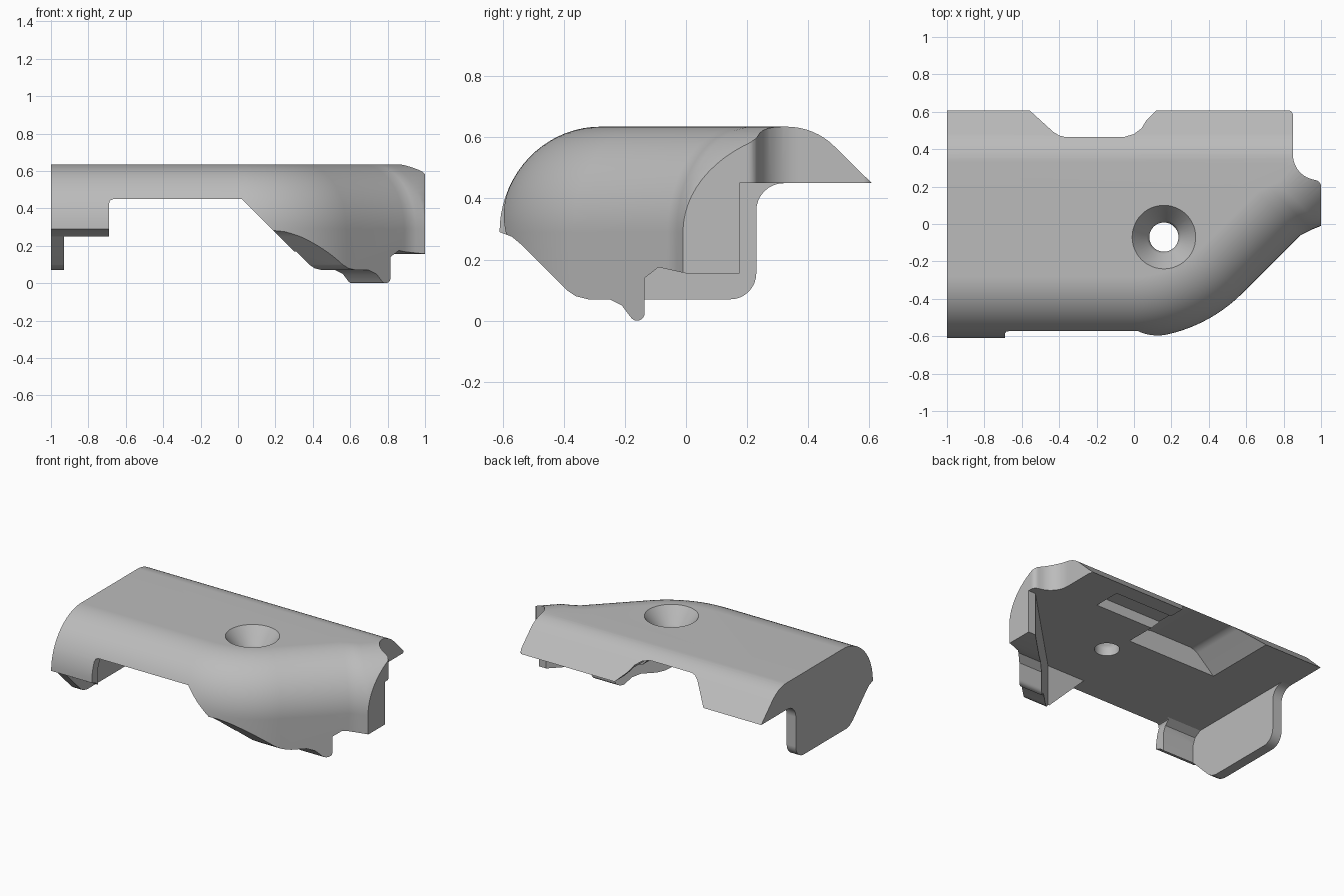
import bpy, bmesh, math

cube = bpy.data.objects.get("Cube")
if cube:
    bpy.data.objects.remove(cube, do_unlink=True)

grey = bpy.data.materials.new("plain grey")
grey.use_nodes = True
grey.diffuse_color = (0.5, 0.5, 0.5, 1)
grey.node_tree.nodes["Principled BSDF"].inputs["Base Color"].default_value = (0.5, 0.5, 0.5, 1)


def loft(name, rings):
    """Solid skinned through closed rings of equal length."""
    bm = bmesh.new()
    loops = [[bm.verts.new(p) for p in ring] for ring in rings]
    for a, b in zip(loops, loops[1:]):
        for i in range(len(a)):
            j = (i + 1) % len(a)
            bm.faces.new((a[i], a[j], b[j], b[i]))
    bm.faces.new(loops[0][::-1])
    bm.faces.new(loops[-1])
    bmesh.ops.recalc_face_normals(bm, faces=bm.faces)
    mesh = bpy.data.meshes.new(name)
    bm.to_mesh(mesh)
    bm.free()
    mesh.materials.append(grey)
    obj = bpy.data.objects.new(name, mesh)
    bpy.context.collection.objects.link(obj)
    return obj


def prism(name, axis, points, lo, hi):
    """Profile extruded along x, y or z between lo and hi."""
    place = {"x": lambda p, t: (t, p[0], p[1]),
             "y": lambda p, t: (p[0], t, p[1]),
             "z": lambda p, t: (p[0], p[1], t)}[axis]
    return loft(name, [[place(p, t) for p in points] for t in (lo, hi)])


def arc(cx, cy, rx, ry, start, end, n):
    angles = [math.radians(start + (end - start) * i / n) for i in range(n + 1)]
    return [(cx + rx * math.cos(a), cy + ry * math.sin(a)) for a in angles]


def combine(obj, tool, operation):
    tool.hide_render = True
    mod = obj.modifiers.new(operation.lower(), 'BOOLEAN')
    mod.operation, mod.solver, mod.object = operation, 'EXACT', tool
    bpy.context.view_layer.objects.active = obj
    bpy.ops.object.modifier_apply(modifier=mod.name)
    bpy.data.objects.remove(tool, do_unlink=True)


def finish(obj):
    bpy.ops.object.select_all(action='DESELECT')
    obj.select_set(True)
    bpy.context.view_layer.objects.active = obj
    bpy.ops.object.shade_smooth_by_angle(angle=math.radians(28))
    mod = obj.modifiers.new("even shading", 'WEIGHTED_NORMAL')
    mod.keep_sharp = True


# Outer shell: rounded front edge that turns 45 degrees towards the nose
def shell_ring(z, inset):
    s = inset * math.sqrt(0.5)
    nose = [(0.89, -0.06), (0.95, -0.03), (1.0, -0.01), (1.4, 0.39)]
    r = 0.82 - inset
    plan = [(-1, -0.61 + inset)] + arc(0, 0.21, r, r, -90, -45, 20)
    plan += [(x - s, y + s) for x, y in nose] + [(1.4, 0.9), (-1, 0.9)]
    return [(x, y, z) for x, y in plan]


rings = [shell_ring(-0.1, 0)]
for i in range(19):
    t = math.radians(5 * i)
    rings.append(shell_ring(0.29 + 0.345 * math.sin(t), 0.33 * (1 - math.cos(t))))
cover = loft("cover_body", rings)

# Plan outline: nose end and back right corner
plan = [(-1.2, -0.9), (1, -0.9), (1, 0.19)]
plan += arc(0.965, 0.2, 0.035, 0.035, 0, 75, 5)
plan += arc(0.985, 0.37, 0.135, 0.135, 260, 180, 10)
plan += arc(0.82, 0.58, 0.03, 0.03, 0, 90, 5) + [(-1.2, 0.61)]
combine(cover, prism("plan_tool", "z", plan, -0.3, 0.9), 'INTERSECT')

# Side outline: sloped back, lower edge of the front wall, locating tooth
side = [(-0.8, 0.8), (0.2, 0.8), (0.2, 0.635)]
side += arc(0.33, 0.415, 0.22, 0.22, 90, 45, 8)
side += [(0.75, 0.31), (0.75, 0.155), (0, 0.155), (-0.09, 0.175), (-0.135, 0.14)]
side += arc(-0.16, 0.025, 0.025, 0.025, 0, -135, 6)
side += [(-0.21, 0.05), (-0.25, 0.07), (-0.32, 0.07), (-0.36, 0.08), (-0.39, 0.1),
         (-0.54, 0.25), (-0.57, 0.275), (-0.61, 0.29), (-0.8, 0.29)]
combine(cover, prism("side_tool", "x", side, -1.5, 1.5), 'INTERSECT')

# Hollow behind the short left wall
hollow = [(-0.54, -0.3), (-0.54, 0.37), (-0.52, 0.42), (-0.47, 0.45), (0.9, 0.45), (0.9, -0.3)]
combine(cover, prism("left_hollow", "x", hollow, -1.3, -0.6), 'DIFFERENCE')

# Wide opening along the front
opening = [(-0.69, -0.3), (-0.69, 0.425), (-0.683, 0.443), (-0.665, 0.45),
           (0.02, 0.45), (0.77, -0.3)]
combine(cover, prism("front_opening", "y", opening, -0.9, 0.9), 'DIFFERENCE')

# Hollow behind the angled wall
hollow = [(-0.2, 0.9), (-0.2, -0.46), (0.31, -0.46), (0.945, 0.175), (1.2, 0.175), (1.2, 0.9)]
combine(cover, prism("angled_hollow", "z", hollow, -0.3, 0.45), 'DIFFERENCE')

# Flared pocket that breaks through the back slope
pocket = [(-0.57, 0.44), (-0.43, 0.565), (-0.4, 0.582), (-0.37, 0.588), (-0.05, 0.588),
          (0, 0.575), (0.04, 0.545), (0.065, 0.505), (0.13, 0.44), (0.13, 0.3), (-0.57, 0.3)]
combine(cover, prism("back_pocket", "y", pocket, 0.1, 0.9), 'DIFFERENCE')

# Shallow slot beside the pocket
slot = [(0, 0.31), (0.56, 0.31), (0.56, 0.5), (0, 0.5)]
combine(cover, prism("underside_slot", "z", slot, 0.3, 0.52), 'DIFFERENCE')

# Countersunk screw hole
levels = [(0.3, 0.078), (0.5, 0.078), (0.53, 0.09), (0.635, 0.17), (0.7, 0.22)]
hole = [[(x, y, z) for x, y in arc(0.16, -0.07, r, r, 0, 352.5, 47)] for z, r in levels]
combine(cover, loft("screw_hole", hole), 'DIFFERENCE')
finish(cover)

# Left end plate
plate = [(-0.57, 0.45), (-0.608, 0.3), (-0.605, 0.29), (-0.57, 0.275), (-0.54, 0.25),
         (-0.39, 0.1), (-0.36, 0.08), (-0.32, 0.07)]
plate += arc(0.145, 0.155, 0.085, 0.085, -90, 0, 8)
plate += arc(0.32, 0.36, 0.09, 0.09, 180, 90, 8)
finish(prism("end_plate", "x", plate, -1, -0.93))
